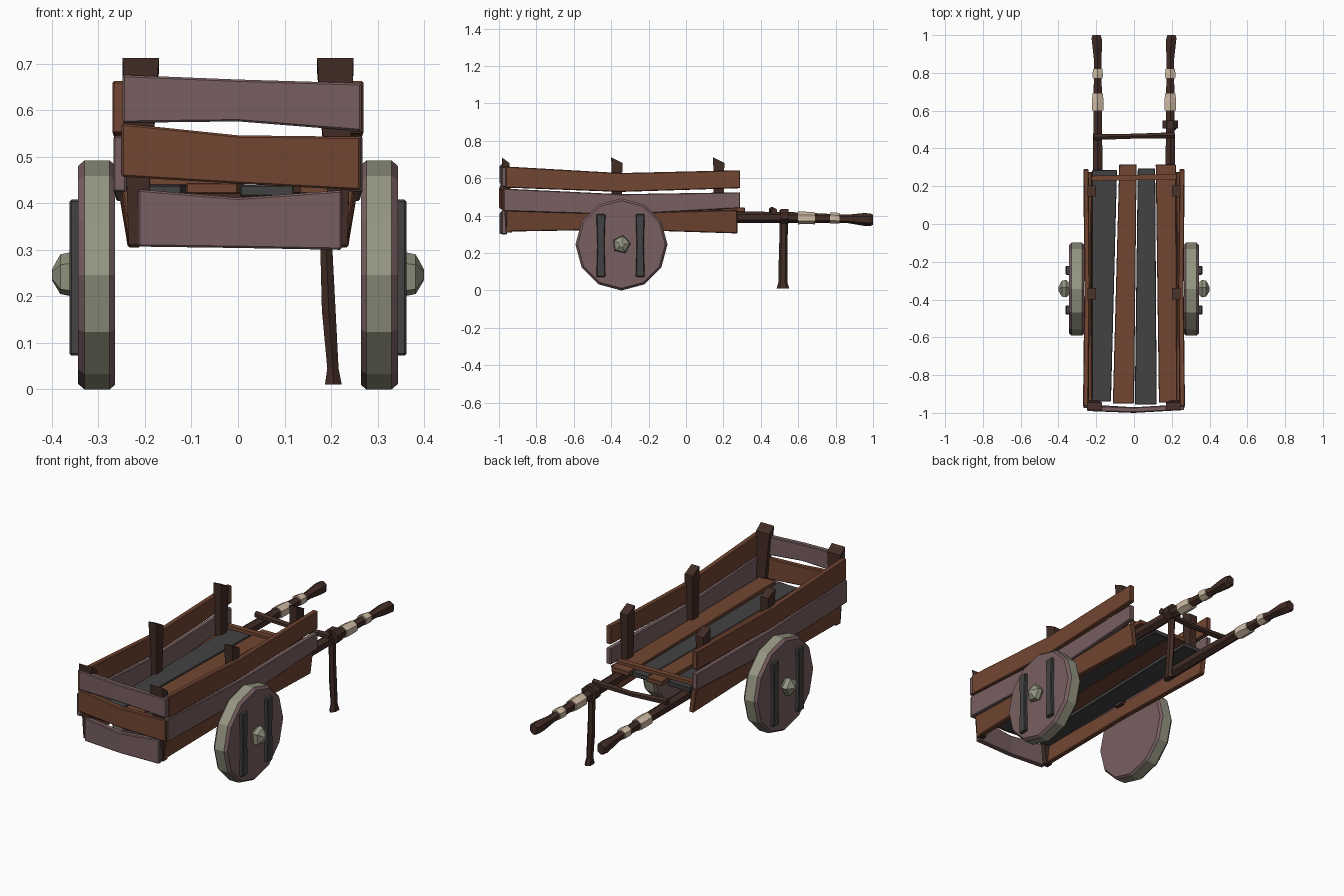
import bpy, bmesh, math
from mathutils import Vector

if "Cube" in bpy.data.objects:
    bpy.data.objects.remove(bpy.data.objects["Cube"])


def material(name, r, g, b):
    m = bpy.data.materials.new(name)
    lin = [((c / 255 + 0.055) / 1.055) ** 2.4 for c in (r, g, b)]
    m.diffuse_color = (*lin, 1)
    m.use_nodes = True
    m.node_tree.nodes["Principled BSDF"].inputs["Base Color"].default_value = m.diffuse_color
    return m


BROWN = material("brown wood", 114, 70, 50)
MAUVE = material("mauve wood", 120, 95, 97)
SAGE = material("sage stone", 150, 150, 131)
DARK = material("dark wood", 66, 44, 37)
GREY = material("charcoal wood", 68, 66, 66)
CREAM = material("cream cloth", 208, 188, 165)


def loft(name, rings, mats, bevel=0.0, rule=None):
    """Skin a row of equal-sized rings, cap the ends, colour faces by rule."""
    bm = bmesh.new()
    rows = [[bm.verts.new(p) for p in ring] for ring in rings]
    n = len(rows[0])
    for a, b in zip(rows, rows[1:]):
        for i in range(n):
            j = (i + 1) % n
            bm.faces.new((a[i], a[j], b[j], b[i]))
    bm.faces.new(rows[0])
    bm.faces.new(rows[-1])
    bmesh.ops.recalc_face_normals(bm, faces=bm.faces)
    if rule:
        for f in bm.faces:
            f.normal_update()
            f.material_index = rule(f)
    me = bpy.data.meshes.new(name)
    bm.to_mesh(me)
    bm.free()
    ob = bpy.data.objects.new(name, me)
    bpy.context.collection.objects.link(ob)
    for m in mats:
        me.materials.append(m)
    if bevel:
        mod = ob.modifiers.new("worn edges", 'BEVEL')
        mod.width = bevel
        mod.segments = 1
    return ob


def rect(along, u0, u1, v0, v1, axis):
    """Rectangle across the axis: u and v are the other two axes in order."""
    pts = []
    for u, v in ((u0, v0), (u1, v0), (u1, v1), (u0, v1)):
        p = [u, v]
        p.insert(axis, along)
        pts.append(Vector(p))
    return pts


def rod(name, pts, mat, sides=6, axis=1):
    """Faceted rod; pts are (x, y, z, radius u, radius v)."""
    rings = []
    for x, y, z, ru, rv in pts:
        ring = []
        for k in range(sides):
            t = math.tau * (k + 0.5) / sides
            off = [ru * math.cos(t), rv * math.sin(t)]
            off.insert(axis, 0)
            ring.append(Vector((x, y, z)) + Vector(off))
        rings.append(ring)
    return loft(name, rings, [mat])


# side planks: stations are (y, z low, z high, outer x)
SIDE = [
    ("lower_side_plank", BROWN, [(-0.96, 0.315, 0.43, 0.25), (-0.35, 0.325, 0.415, 0.255), (0.275, 0.305, 0.43, 0.252)]),
    ("middle_side_plank", MAUVE, [(-0.975, 0.425, 0.545, 0.268), (-0.35, 0.405, 0.515, 0.262), (0.29, 0.44, 0.525, 0.268)]),
    ("upper_side_plank", BROWN, [(-0.965, 0.55, 0.663, 0.27), (-0.35, 0.527, 0.628, 0.263), (0.29, 0.547, 0.643, 0.268)]),
]
for s, side in ((-1, "left"), (1, "right")):
    for name, mat, st in SIDE:
        lean = 0.015 if "lower" in name else 0.0
        rings = []
        for y, lo, hi, x in st:
            rings.append([Vector((s * (x - 0.028 - lean), y, lo)), Vector((s * (x - lean), y, lo)),
                          Vector((s * x, y, hi)), Vector((s * (x - 0.028), y, hi))])
        loft(f"{side}_{name}", rings, [mat], 0.004)

    # side posts with slanted tops
    for y, name in ((-0.37, "middle_post"), (0.175, "front_post")):
        rings = [rect(z, *sorted((s * x0, s * x1)), y - w, y + w, 2)
                 for z, x0, x1, w in ((0.40, 0.205, 0.24, 0.025), (0.70, 0.2, 0.247, 0.03))]
        for p in rings[1]:
            p.z += 0.012 if p.y < y else -0.018
        loft(f"{side}_{name}", rings, [DARK])
    # tail corner post
    rings = [rect(z, *sorted((s * x0, s * x1)), y0, y1, 2)
             for z, x0, x1, y0, y1 in ((0.31, 0.20, 0.235, -0.965, -0.93),
                                       (0.70, 0.17, 0.248, -0.985, -0.945))]
    for p in rings[1]:
        p.z += 0.012 if p.y < -0.96 else -0.018
    loft(f"{side}_tail_post", rings, [DARK])

    # wheel: mauve faces, sage tread
    cy, cz = -0.345, 0.246
    rings = []
    for x, r in ((0.264, 0.236), (0.276, 0.246), (0.33, 0.246), (0.344, 0.234)):
        rings.append([Vector((s * x, cy + r * math.sin(k * math.tau / 12), cz + r * math.cos(k * math.tau / 12)))
                      for k in range(12)])
    loft(f"{side}_wheel", rings, [SAGE, MAUVE],
         rule=lambda f: 1 if abs(f.normal.x) > 0.5 else 0)
    # battens across the wheel
    for y in (-0.455, -0.245):
        loft(f"{side}_wheel_batten", [rect(z, *sorted((s * 0.335, s * 0.362)), y - w, y + w, 2)
             for z, w in ((0.073, 0.024), (0.24, 0.019), (0.408, 0.024))], [GREY], 0.004)
    # five-sided hub
    rings = []
    for x, r, a in ((0.338, 0.03, 0), (0.36, 0.05, 0), (0.382, 0.045, 0), (0.4, 0.012, 0)):
        rings.append([Vector((s * x, cy + r * math.sin(k * math.tau / 5 + 0.2),
                              cz + r * math.cos(k * math.tau / 5 + 0.2))) for k in range(5)])
    loft(f"{side}_hub", rings, [SAGE])

    # handle shaft with flared grip
    hx = s * 0.192
    rod(f"{side}_handle", [(hx, 0.05, 0.39, 0.028, 0.03), (hx, 0.3, 0.392, 0.028, 0.031),
                           (hx, 0.6, 0.39, 0.027, 0.028), (hx, 0.86, 0.383, 0.022, 0.022),
                           (hx + s * 0.003, 0.95, 0.38, 0.03, 0.034),
                           (hx + s * 0.006, 0.985, 0.378, 0.031, 0.034),
                           (hx + s * 0.006, 1.0, 0.378, 0.024, 0.027)], DARK)
    # cloth wraps
    for y0, y1, r in ((0.6, 0.69, 0.034), (0.77, 0.82, 0.03)):
        m = (y0 + y1) / 2
        rod(f"{side}_grip_wrap", [(hx, y0, 0.388, r, r), (hx, m, 0.388, r + 0.002, r - 0.001),
                                  (hx, y1, 0.386, r - 0.002, r - 0.002)], CREAM)

# tailgate planks: stations are (x, z low, z high, front y)
TAIL = [
    ("lower_tail_plank", MAUVE, [(-0.215, 0.307, 0.43, -0.985), (0.0, 0.304, 0.412, -0.998), (0.223, 0.3, 0.428, -0.985)]),
    ("middle_tail_plank", BROWN, [(-0.25, 0.457, 0.572, -0.99), (0.0, 0.442, 0.546, -1.0), (0.263, 0.428, 0.543, -0.985)]),
    ("upper_tail_plank", MAUVE, [(-0.248, 0.573, 0.676, -0.99), (0.0, 0.576, 0.666, -0.998), (0.265, 0.555, 0.658, -0.985)]),
]
for name, mat, st in TAIL:
    loft(name, [rect(x, y, y + 0.028, lo, hi, 0) for x, lo, hi, y in st], [mat], 0.004)

# floor boards: x range at the tail, x range at the handles
FLOOR = [
    (GREY, -0.222, -0.122, -0.222, -0.09, -0.94, 0.285, 0.415),
    (BROWN, -0.112, 0.0, -0.078, 0.014, -0.95, 0.315, 0.42),
    (GREY, 0.004, 0.12, 0.02, 0.112, -0.955, 0.295, 0.415),
    (BROWN, 0.132, 0.228, 0.115, 0.222, -0.945, 0.315, 0.42),
]
for mat, a0, a1, b0, b1, y0, y1, z in FLOOR:
    loft("floor_board", [rect(y0, a0, a1, z, z + 0.024, 1), rect(y1, b0, b1, z, z + 0.024, 1)], [mat], 0.003)

# batten on the floor and bar between the handles
loft("floor_batten", [rect(-0.225, 0.228, 0.255, 0.44, 0.458, 0),
                      rect(0.225, 0.235, 0.265, 0.44, 0.458, 0)], [BROWN])
rod("handle_crossbar", [(-0.215, 0.46, 0.43, 0.018, 0.018), (0.0, 0.465, 0.418, 0.015, 0.015),
                        (0.215, 0.47, 0.425, 0.018, 0.018)], DARK, 6, 0)

# prop leg and its lashing
rod("prop_leg", [(0.205, 0.518, 0.01, 0.021, 0.034), (0.204, 0.518, 0.045, 0.014, 0.024),
                 (0.195, 0.52, 0.17, 0.017, 0.024), (0.19, 0.522, 0.3, 0.015, 0.022),
                 (0.19, 0.523, 0.43, 0.017, 0.024)], DARK, 6, 2)
rod("leg_lashing", [(0.191, 0.505, 0.398, 0.044, 0.042), (0.191, 0.548, 0.398, 0.044, 0.042)], DARK, 8)
